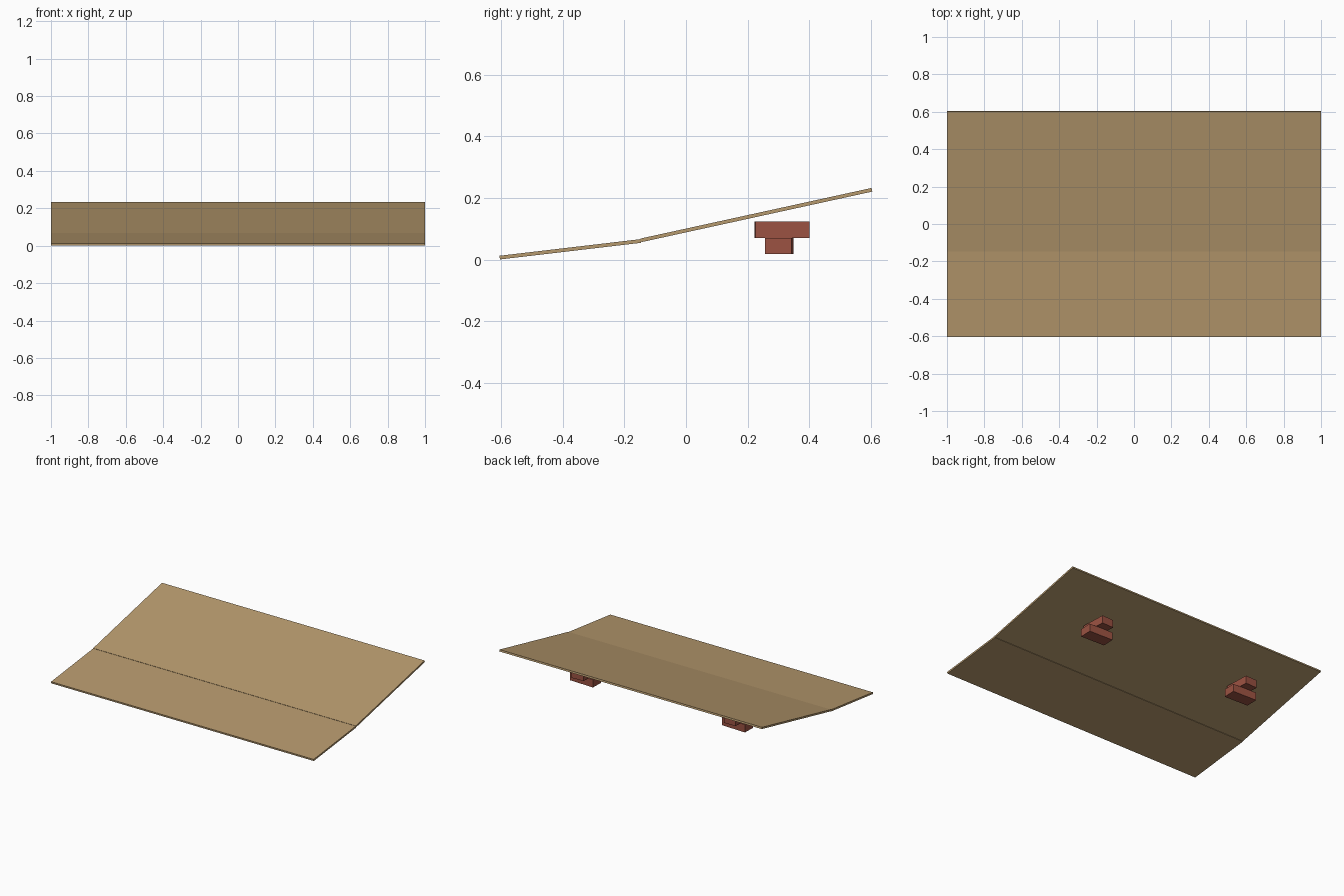
import bpy, math
from mathutils import Matrix, Vector

if "Cube" in bpy.data.objects:
    bpy.data.objects.remove(bpy.data.objects["Cube"])


def material(name, color):
    m = bpy.data.materials.new(name)
    m.diffuse_color = (*color, 1.0)
    m.use_nodes = True
    m.node_tree.nodes["Principled BSDF"].inputs["Base Color"].default_value = m.diffuse_color
    return m


wood = material("plywood tan", (0.47, 0.32, 0.155))
brick = material("brick red", (0.33, 0.085, 0.055))


def box(name, centre, size, mat, rot=(0, 0, 0)):
    bpy.ops.mesh.primitive_cube_add(size=1, location=centre, rotation=rot)
    ob = bpy.context.object
    ob.name = name
    ob.scale = size
    ob.data.materials.append(mat)
    return ob


THICK = 0.012


def sheet(name, start, end):
    """Thin board spanning the full width between two (y, z) centreline points."""
    dy, dz = end[0] - start[0], end[1] - start[1]
    box(name, (0, (start[0] + end[0]) / 2, (start[1] + end[1]) / 2),
        (2.0, math.hypot(dy, dz), THICK), wood, (math.atan2(dz, dy), 0, 0))


# Ramp boards: shallow entry, then steeper deck
sheet("entry_board", (-0.604, 0.007), (-0.146, 0.061))
sheet("ramp_board", (-0.146, 0.063), (0.603, 0.227))

# Two crossed bricks stacked under each side of the deck
for side, x in (("right", 0.553), ("left", -0.605)):
    box(f"lower_brick_{side}", (x, 0.302, 0.0445), (0.178, 0.086, 0.053),
        brick, (0, 0, math.radians(-2)))
    box(f"upper_brick_{side}", (x - 0.004, 0.311, 0.0975), (0.088, 0.176, 0.053),
        brick, (0, 0, math.radians(2)))
